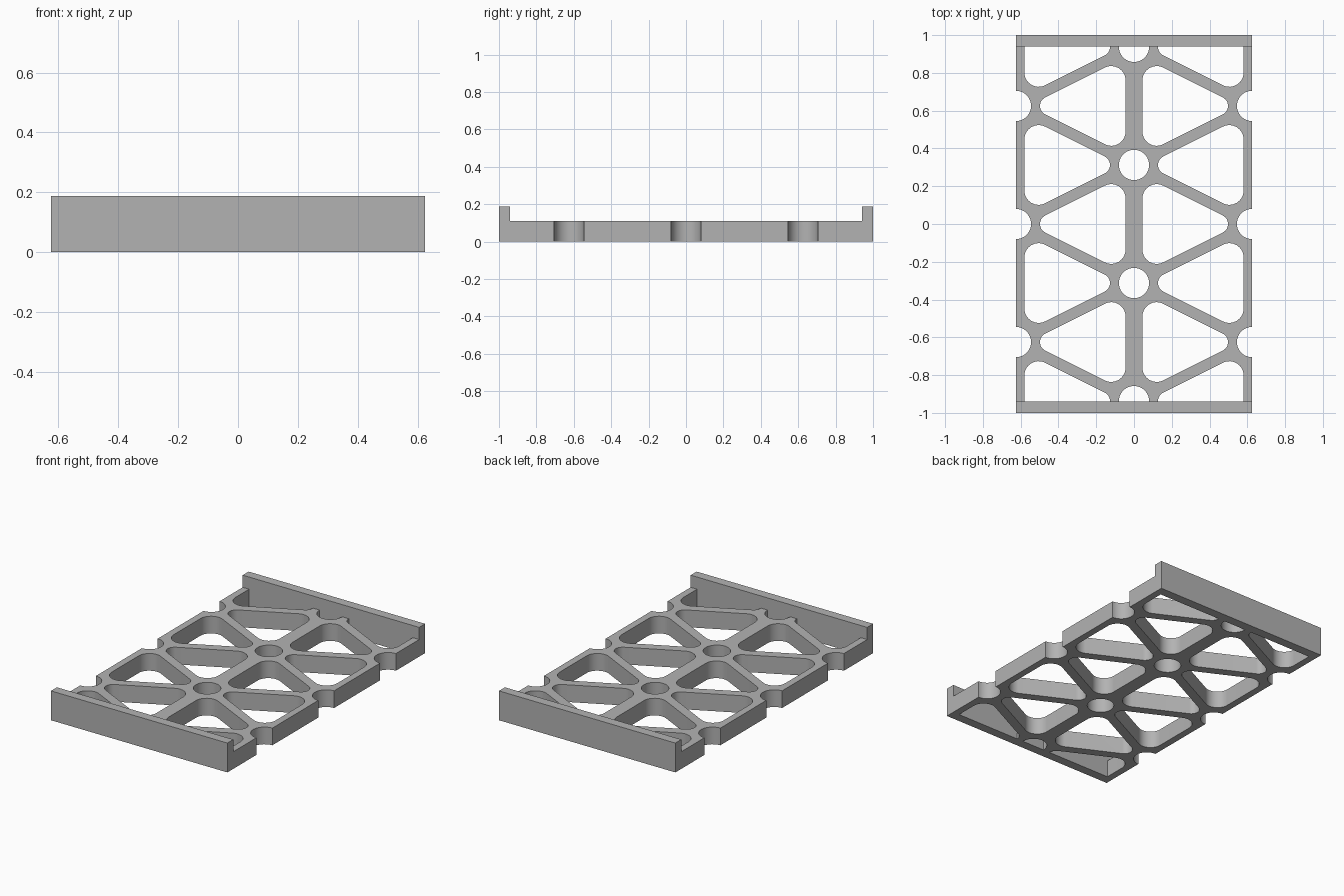
import bpy, bmesh, math
from mathutils import Vector

HALF_X, WALL_IN, PITCH = 0.625, 0.94, 0.3125
PLATE_H, WALL_H = 0.11, 0.188

cube = bpy.data.objects.get("Cube")
if cube:
    bpy.data.objects.remove(cube, do_unlink=True)

grey = bpy.data.materials.new("light grey")
grey.use_nodes = True
grey.diffuse_color = (0.45, 0.45, 0.45, 1)
grey.node_tree.nodes["Principled BSDF"].inputs["Base Color"].default_value = (0.45, 0.45, 0.45, 1)


def make_object(name, bm):
    bmesh.ops.recalc_face_normals(bm, faces=bm.faces[:])
    mesh = bpy.data.meshes.new(name)
    bm.to_mesh(mesh)
    bm.free()
    mesh.materials.append(grey)
    ob = bpy.data.objects.new(name, mesh)
    bpy.context.scene.collection.objects.link(ob)
    return ob


def add_face(bm, points):
    return bm.faces.new([bm.verts.new(p) for p in points])


def extrude(bm, offset):
    geom = bmesh.ops.extrude_face_region(bm, geom=bm.faces[:])["geom"]
    bmesh.ops.translate(bm, vec=offset, verts=[g for g in geom if isinstance(g, bmesh.types.BMVert)])


def circle(x, y, r, n=48):
    return [Vector((x + r * math.cos(math.tau * i / n), y + r * math.sin(math.tau * i / n), 0))
            for i in range(n)]


def rounded_polygon(corners, radii, steps=12):
    """Outline with each corner replaced by a tangent arc."""
    out = []
    for i, p in enumerate(corners):
        a = (corners[i - 1] - p).normalized()
        b = (corners[(i + 1) % len(corners)] - p).normalized()
        half, r = a.angle(b) / 2, radii[i]
        centre = p + (a + b).normalized() * r / math.sin(half)
        start = p + a * r / math.tan(half) - centre
        end = p + b * r / math.tan(half) - centre
        for k in range(steps + 1):
            d = start.lerp(end, k / steps).normalized() * r
            out.append(centre + d)
    return out


# Rounded triangular window, tip pointing along +x from its base
BASE, APEX = 0.045, 0.56
rise = (APEX - BASE) / 2
window = rounded_polygon([Vector((BASE, -rise, 0)), Vector((APEX, 0, 0)), Vector((BASE, rise, 0))],
                         [0.075, 0.05, 0.075])

# Tray body: end profile with raised lips, extruded across the width
bm = bmesh.new()
half = [(1, 0), (1, WALL_H), (WALL_IN, WALL_H), (WALL_IN, PLATE_H)]
profile = half + [(-y, z) for y, z in reversed(half)]
add_face(bm, [(-HALF_X, y, z) for y, z in profile])
extrude(bm, (2 * HALF_X, 0, 0))
tray = make_object("lattice_tray", bm)

# Cutter: windows and round holes on a staggered grid
bm = bmesh.new()
for row in range(-3, 4):
    y = row * PITCH
    for side in (-1, 1):
        if row % 2 == 0:      # tips outward, notch on the long edge
            add_face(bm, [(side * p.x, y + p.y, 0) for p in window])
            add_face(bm, circle(side * HALF_X, y, 0.08))
        else:                 # tips inward
            add_face(bm, [(side * (HALF_X - p.x), y + p.y, 0) for p in window])
    if row % 2:
        add_face(bm, circle(0, y, 0.08))

# Stop the cuts at the inner faces of the lips
for side in (-1, 1):
    bmesh.ops.bisect_plane(bm, geom=bm.verts[:] + bm.edges[:] + bm.faces[:],
                           plane_co=(0, side * WALL_IN, 0), plane_no=(0, side, 0), clear_outer=True)
bmesh.ops.translate(bm, vec=(0, 0, -0.05), verts=bm.verts[:])
extrude(bm, (0, 0, PLATE_H + 0.08))
cutter = make_object("window_cutter", bm)
cutter.hide_render = True

mod = tray.modifiers.new("windows", "BOOLEAN")
mod.operation, mod.solver, mod.object = "DIFFERENCE", "EXACT", cutter

bpy.ops.object.select_all(action="DESELECT")
tray.select_set(True)
bpy.context.view_layer.objects.active = tray
bpy.ops.object.modifier_apply(modifier=mod.name)
bpy.data.objects.remove(cutter, do_unlink=True)
bpy.ops.object.shade_smooth_by_angle(angle=math.radians(30))
